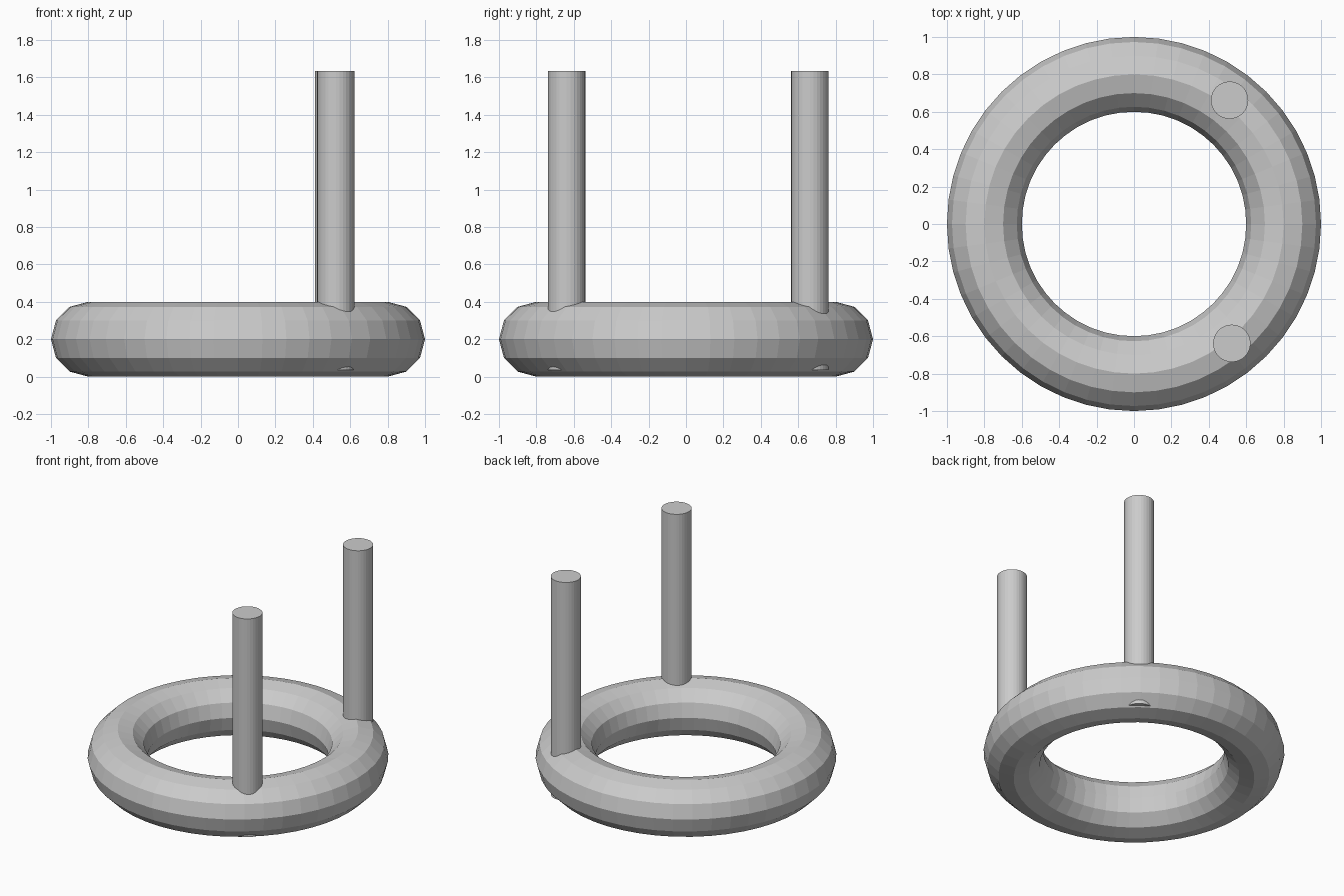
import bpy

if "Cube" in bpy.data.objects:
    bpy.data.objects.remove(bpy.data.objects["Cube"])

# Ring base: 48 x 12 flat-faced torus
bpy.ops.mesh.primitive_torus_add(major_segments=48, minor_segments=12,
                                 major_radius=0.8, minor_radius=0.2,
                                 location=(0, 0, 0.2))
bpy.context.object.name = "ring_base"


# Upright posts sunk through the ring
def post(name, x, y, bottom=0.035, top=1.635):
    bpy.ops.mesh.primitive_cylinder_add(vertices=32, radius=0.1, depth=top - bottom,
                                        location=(x, y, (top + bottom) / 2))
    bpy.context.object.name = name


post("back_post", 0.511, 0.662)
post("front_post", 0.523, -0.638)
